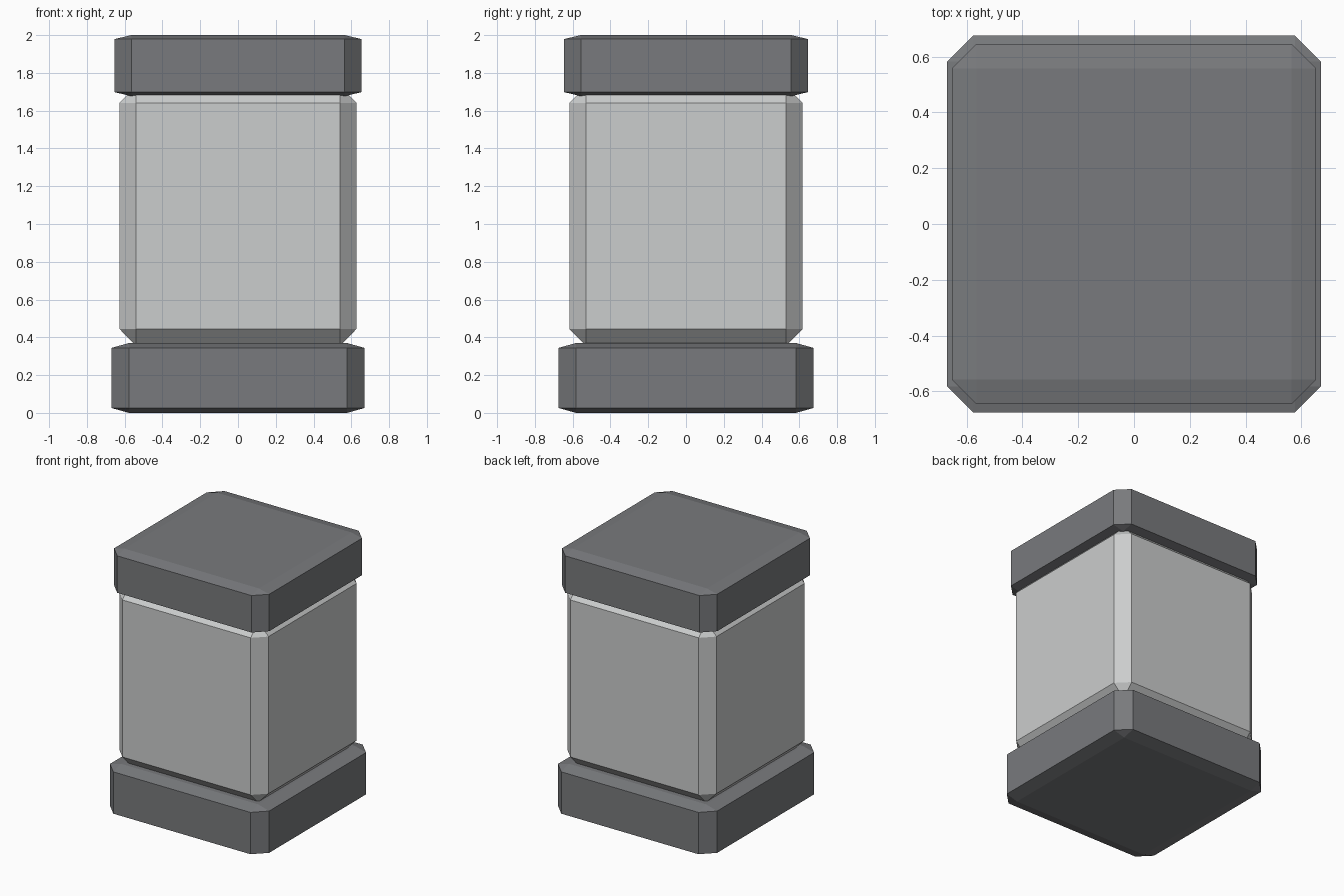
import bpy
import bmesh

cube = bpy.data.objects.get("Cube")
if cube:
    bpy.data.objects.remove(cube, do_unlink=True)


def make_material(name, rgb):
    mat = bpy.data.materials.new(name)
    mat.use_nodes = True
    mat.diffuse_color = (*rgb, 1)
    mat.node_tree.nodes["Principled BSDF"].inputs["Base Color"].default_value = (*rgb, 1)
    return mat


def chamfered_block(name, half_x, half_y, bottom, top, inset, rise, mat):
    """Box with flat chamfers: inset sideways, rise vertically."""
    bm = bmesh.new()
    for sx in (-1, 1):
        for sy in (-1, 1):
            for z, sz in ((bottom, 1), (top, -1)):
                # three corner points, one on each adjoining face
                bm.verts.new((sx * half_x, sy * (half_y - inset), z + sz * rise))
                bm.verts.new((sx * (half_x - inset), sy * half_y, z + sz * rise))
                bm.verts.new((sx * (half_x - inset), sy * (half_y - inset), z))
    hull = bmesh.ops.convex_hull(bm, input=bm.verts)
    bmesh.ops.dissolve_limit(bm, angle_limit=0.01, verts=bm.verts, edges=bm.edges)
    bmesh.ops.recalc_face_normals(bm, faces=bm.faces)
    mesh = bpy.data.meshes.new(name)
    bm.to_mesh(mesh)
    bm.free()
    mesh.materials.append(mat)
    obj = bpy.data.objects.new(name, mesh)
    bpy.context.collection.objects.link(obj)
    return obj


dark = make_material("dark_grey", (0.19, 0.195, 0.205))
light = make_material("light_grey", (0.60, 0.61, 0.61))

# Wide foot, tall pale body tucked into both ends, and lid
chamfered_block("base", 0.67, 0.675, 0.0, 0.37, 0.093, 0.026, dark)
chamfered_block("body", 0.628, 0.618, 0.355, 1.73, 0.088, 0.09, light)
chamfered_block("lid", 0.653, 0.645, 1.677, 2.0, 0.088, 0.021, dark)
